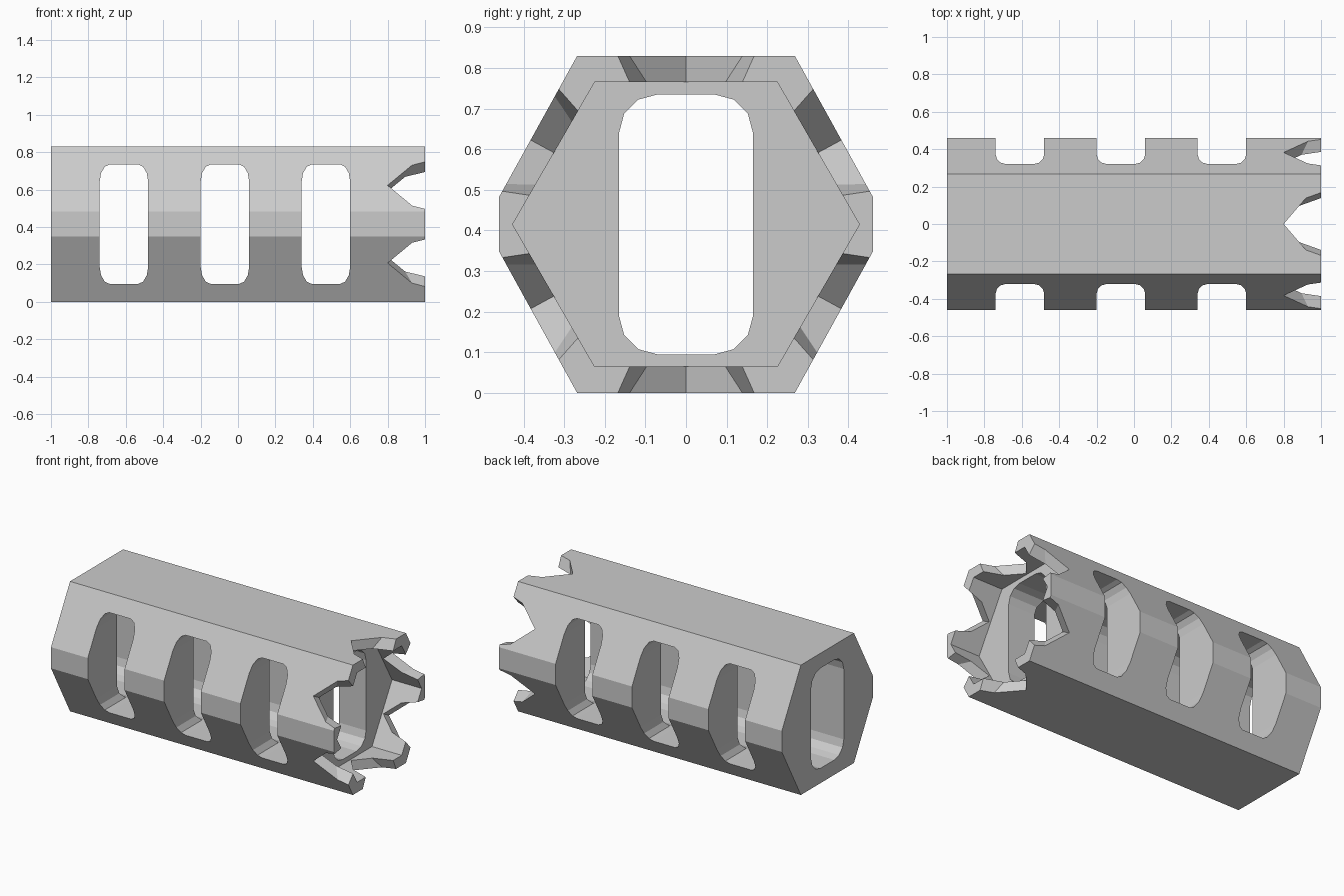
import bpy, bmesh, math
from mathutils import Vector

cube = bpy.data.objects.get("Cube")
if cube:
    bpy.data.objects.remove(cube, do_unlink=True)

MID = 0.415  # height of the long axis


def material(name, value):
    mat = bpy.data.materials.new(name)
    mat.use_nodes = True
    color = (value, value, value, 1)
    mat.diffuse_color = color
    mat.node_tree.nodes["Principled BSDF"].inputs["Base Color"].default_value = color
    return mat


def prism(name, points, direction):
    """Extrude a closed 3D outline along a vector."""
    bm = bmesh.new()
    face = bm.faces.new([bm.verts.new(p) for p in points])
    ext = bmesh.ops.extrude_face_region(bm, geom=[face])["geom"]
    verts = [g for g in ext if isinstance(g, bmesh.types.BMVert)]
    bmesh.ops.translate(bm, verts=verts, vec=direction)
    return finish(name, bm)


def finish(name, bm):
    bmesh.ops.recalc_face_normals(bm, faces=bm.faces)
    mesh = bpy.data.meshes.new(name)
    bm.to_mesh(mesh)
    bm.free()
    obj = bpy.data.objects.new(name, mesh)
    bpy.context.collection.objects.link(obj)
    return obj


def oblong(half_w, half_h, rx, rz, segments=3):
    """Rectangle outline with elliptical corners."""
    pts = []
    for q, (sx, sz) in enumerate([(1, 1), (-1, 1), (-1, -1), (1, -1)]):
        for i in range(segments + 1):
            a = math.pi / 2 * (q + i / segments)
            pts.append((sx * (half_w - rx) + rx * math.cos(a),
                        sz * (half_h - rz) + rz * math.sin(a)))
    return pts


def notch(angle, half_angle):
    """Radial V wedge that widens toward the open end."""
    a = math.radians(angle)
    out = Vector((0, math.cos(a), math.sin(a)))
    side = Vector((0, -math.sin(a), math.cos(a)))
    bm = bmesh.new()
    for r in (0.2, 0.65):
        w = r * math.tan(math.radians(half_angle)) * 1.25
        base = out * r + Vector((0, 0, MID))
        bm.verts.new(base + Vector((0.8, 0, 0)))
        for s in (-1, 1):
            bm.verts.new(base + side * (s * w) + Vector((1.05, 0, 0)))
    bmesh.ops.convex_hull(bm, input=bm.verts)
    return finish("notch_cutter", bm)


# Hexagonal body with flattened side corners
half = [(0.268, 0.83), (0.46, 0.483), (0.46, 0.348), (0.268, 0)]
outline = half + [(-y, z) for y, z in reversed(half)]
body = prism("muzzle_brake_body", [(-1, y, z) for y, z in outline], (2, 0, 0))

# Rounded bore along the whole length
cutters = [prism("bore_cutter",
                 [(-1.1, y, MID + z) for y, z in oblong(0.165, 0.32, 0.095, 0.095)],
                 (2.2, 0, 0))]

# Hexagonal socket at the open end
socket = [(0.225, 0.35), (0.427, 0), (0.225, -0.35),
          (-0.225, -0.35), (-0.427, 0), (-0.225, 0.35)]
cutters.append(prism("socket_cutter", [(0.79, y, MID + z) for y, z in socket], (0.3, 0, 0)))

# Three vents through both sides
for x in (-0.61, -0.07, 0.47):
    cutters.append(prism("vent_cutter",
                         [(x + u, -0.6, MID + z) for u, z in oblong(0.13, 0.32, 0.055, 0.095)],
                         (0, 1.2, 0)))

# V notches in the six socket walls
for angle, spread in ((28.5, 16.2), (90, 19.7), (151.5, 16.2),
                      (208.5, 16.2), (270, 19.7), (331.5, 16.2)):
    cutters.append(notch(angle, spread))

for cutter in cutters:
    cutter.hide_render = True
    mod = body.modifiers.new(cutter.name, "BOOLEAN")
    mod.operation = "DIFFERENCE"
    mod.solver = "EXACT"
    mod.object = cutter

# Bake the cuts and drop the cutters
graph = bpy.context.evaluated_depsgraph_get()
result = bpy.data.meshes.new_from_object(body.evaluated_get(graph))
body.modifiers.clear()
body.data = result
for cutter in cutters:
    bpy.data.objects.remove(cutter, do_unlink=True)

body.data.materials.clear()
body.data.materials.append(material("light_grey_metal", 0.6))
